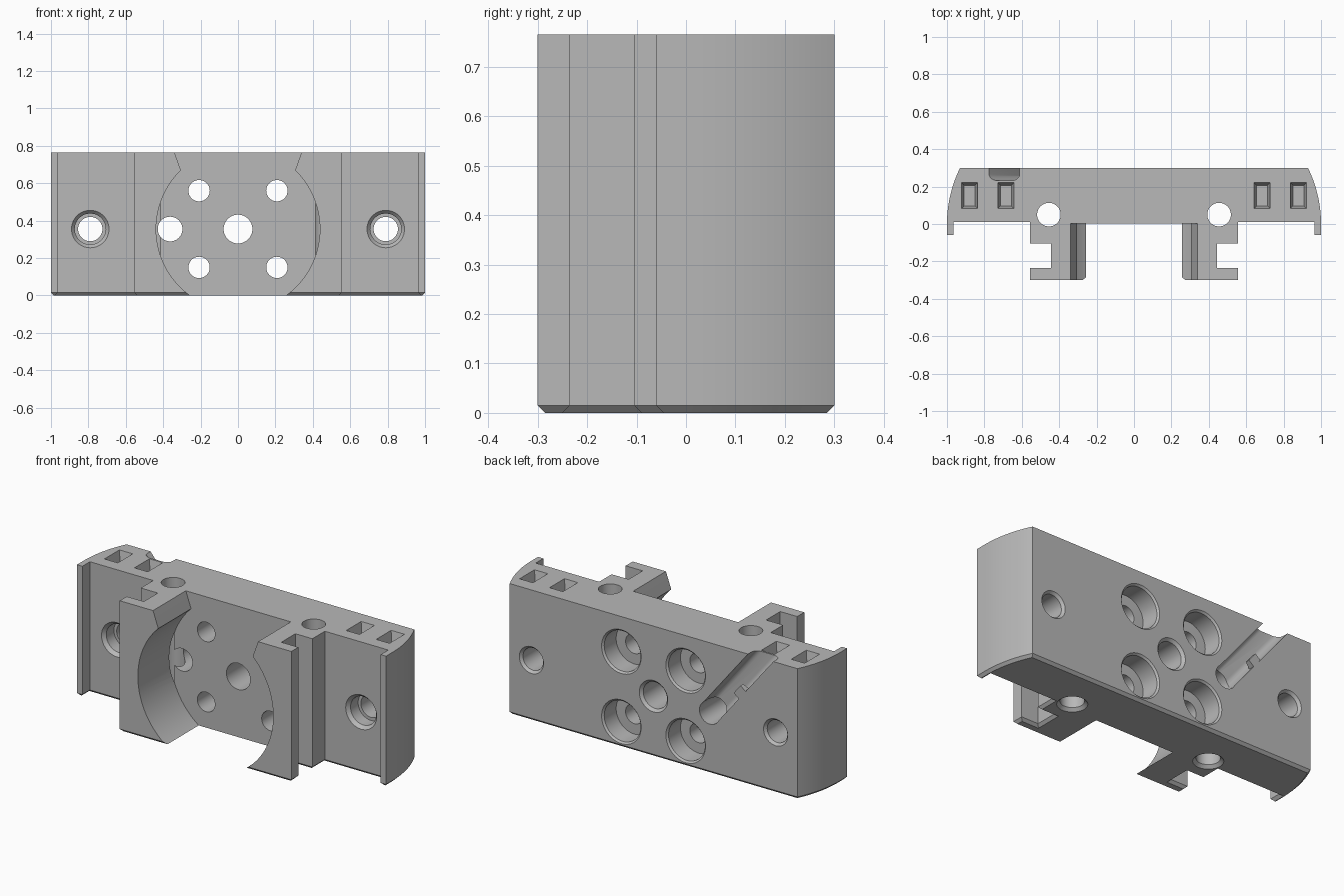
import bpy, bmesh, math
from mathutils import Matrix, Vector

if "Cube" in bpy.data.objects:
    bpy.data.objects.remove(bpy.data.objects["Cube"], do_unlink=True)

grey = bpy.data.materials.new("plain_grey")
grey.use_nodes = True
grey.diffuse_color = (0.48, 0.48, 0.48, 1)
grey.node_tree.nodes["Principled BSDF"].inputs["Base Color"].default_value = (0.48, 0.48, 0.48, 1)

H = 0.765
HZ = 0.355                      # height of the hole pattern centre
TO_Y = Matrix.Rotation(-math.pi / 2, 4, 'X')   # local z becomes +y


def finish(bm, name, matrix=Matrix()):
    bmesh.ops.transform(bm, matrix=matrix, verts=bm.verts)
    bmesh.ops.recalc_face_normals(bm, faces=bm.faces)
    mesh = bpy.data.meshes.new(name)
    bm.to_mesh(mesh)
    bm.free()
    mesh.materials.append(grey)
    ob = bpy.data.objects.new(name, mesh)
    bpy.context.collection.objects.link(ob)
    return ob


def prism(name, outline, lo, hi, matrix=Matrix(), chamfer=0):
    """Extrude a 2D outline along local z, optionally chamfering its bottom."""
    bm = bmesh.new()
    base = bm.faces.new([bm.verts.new((x, y, lo)) for x, y in outline])
    ext = bmesh.ops.extrude_face_region(bm, geom=[base], use_keep_orig=True)
    top = [v for v in ext["geom"] if isinstance(v, bmesh.types.BMVert)]
    bmesh.ops.translate(bm, vec=(0, 0, hi - lo), verts=top)
    bmesh.ops.recalc_face_normals(bm, faces=bm.faces)
    if chamfer:
        rim = [e for e in bm.edges if all(abs(v.co.z - lo) < 1e-6 for v in e.verts)]
        bmesh.ops.bevel(bm, geom=rim, offset=chamfer, segments=1, affect='EDGES',
                        clamp_overlap=False)
    return finish(bm, name, matrix)


def turned(name, profile, matrix, n=48):
    """Solid of revolution about local z from (radius, height) pairs."""
    bm = bmesh.new()
    rings = [[bm.verts.new((r * math.cos(2 * math.pi * i / n), r * math.sin(2 * math.pi * i / n), z))
              for i in range(n)] for r, z in profile]
    for a, b in zip(rings, rings[1:]):
        for i in range(n):
            j = (i + 1) % n
            bm.faces.new((a[i], a[j], b[j], b[i]))
    bm.faces.new(rings[0])
    bm.faces.new(rings[-1])
    return finish(bm, name, matrix)


def cut(target, cutter):
    cutter.hide_render = True
    mod = target.modifiers.new("cut", 'BOOLEAN')
    mod.operation = 'DIFFERENCE'
    mod.solver = 'EXACT'
    mod.object = cutter
    bpy.context.view_layer.objects.active = target
    bpy.ops.object.modifier_apply(modifier=mod.name)
    bpy.data.objects.remove(cutter, do_unlink=True)


def hole_y(x, z, profile, n=48):
    """Cut a turned hole running front to back; profile heights are y values."""
    cut(body, turned("hole", profile, Matrix.Translation((x, 0, z)) @ TO_Y, n))


# Body: curved ends, front lips and two side-grooved rails, in plan
R = 0.68
arc = [(1 - R + math.sqrt(R * R - y * y), y) for y in [0.3 * (1 - i / 14) for i in range(15)]]
half = arc + [(1, -0.06), (0.965, -0.06), (0.965, 0.01), (0.555, 0.01), (0.555, -0.105),
              (0.445, -0.105), (0.445, -0.235), (0.555, -0.235), (0.555, -0.3)]
outline = half + [(-x, y) for x, y in reversed(half)]
body = prism("mounting_body", outline, 0, H, chamfer=0.015)

# Round front pocket with a flared opening at the top
hole_y(0, HZ, [(0.438, -0.4), (0.438, 0.003)], 96)
flare = [(0.25, -0.5), (0.306, -0.67), (0.345, -0.78)]
cut(body, prism("flare", flare + [(-x, z) for x, z in reversed(flare)], -0.4, 0.003, TO_Y))

# Centre hole and four counterbored screw holes
hole_y(0, HZ, [(0.077, -0.1), (0.077, 0.285), (0.095, 0.303), (0.095, 0.35)])
for sx in (-1, 1):
    for z in (0.15, 0.56):
        hole_y(sx * 0.208, z, [(0.057, -0.1), (0.057, 0.18), (0.118, 0.18),
                               (0.118, 0.29), (0.13, 0.302), (0.13, 0.35)])
    # Outer screw holes, widened at both ends
    hole_y(sx * 0.79, HZ, [(0.102, -0.05), (0.102, 0.008), (0.083, 0.03), (0.083, 0.1),
                           (0.065, 0.1), (0.065, 0.285), (0.08, 0.302), (0.08, 0.35)])
    # Vertical rod holes
    cut(body, turned("rod_hole", [(0.08, -0.1), (0.08, 0.0), (0.063, 0.017), (0.063, 0.9)],
                     Matrix.Translation((sx * 0.455, 0.05, 0))))
    # Small rectangular pockets in the top, with a tapered mouth
    for x in (0.685, 0.879):
        bm = bmesh.new()
        bmesh.ops.create_cube(bm, size=1)
        for v in bm.verts:
            k = 0.014 if v.co.z < 0 else 0
            v.co = (v.co.x * (0.086 - 2 * k), v.co.y * (0.138 - 2 * k), 0.0 if v.co.z > 0 else -0.06)
        roof = [f for f in bm.faces if all(v.co.z == 0 for v in f.verts)]
        up = bmesh.ops.extrude_face_region(bm, geom=roof)["geom"]
        bmesh.ops.translate(bm, vec=(0, 0, 0.05), verts=[v for v in up if isinstance(v, bmesh.types.BMVert)])
        bmesh.ops.delete(bm, geom=roof, context='FACES_ONLY')
        cut(body, finish(bm, "top_pocket", Matrix.Translation((sx * x, 0.152, H))))

# Cable passage, then a slanted cable groove running up the back
hole_y(-0.363, HZ, [(0.066, -0.1), (0.066, 0.4)])
along = Vector((-0.33, 0, 0.41)).normalized()
out = Vector((0, 1, 0))
side = out.cross(along)
frame = Matrix((side, out, along)).transposed().to_4x4()
frame.translation = (-0.363, 0, HZ)
w, floor, r = 0.064, 0.232, 0.035
left = [(-w, 0.4)] + [(-w + r - r * math.cos(a), floor + r - r * math.sin(a))
                      for a in [math.pi / 2 * i / 6 for i in range(7)]]
cut(body, prism("groove", left + [(-x, y) for x, y in reversed(left)], 0, 0.75, frame))

# Retaining tab over the lower edge of the groove
s = 1 if side.x < 0 else -1
prism("cable_tab", [(s * 0.022, 0.275), (s * 0.07, 0.26), (s * 0.07, 0.299), (s * 0.022, 0.299)],
      0.22, 0.29, frame)

# Smooth curved walls, sharp corners
for ob in bpy.context.scene.objects:
    ob.select_set(ob == body)
bpy.context.view_layer.objects.active = body
bpy.ops.object.shade_smooth_by_angle(angle=math.radians(25))
